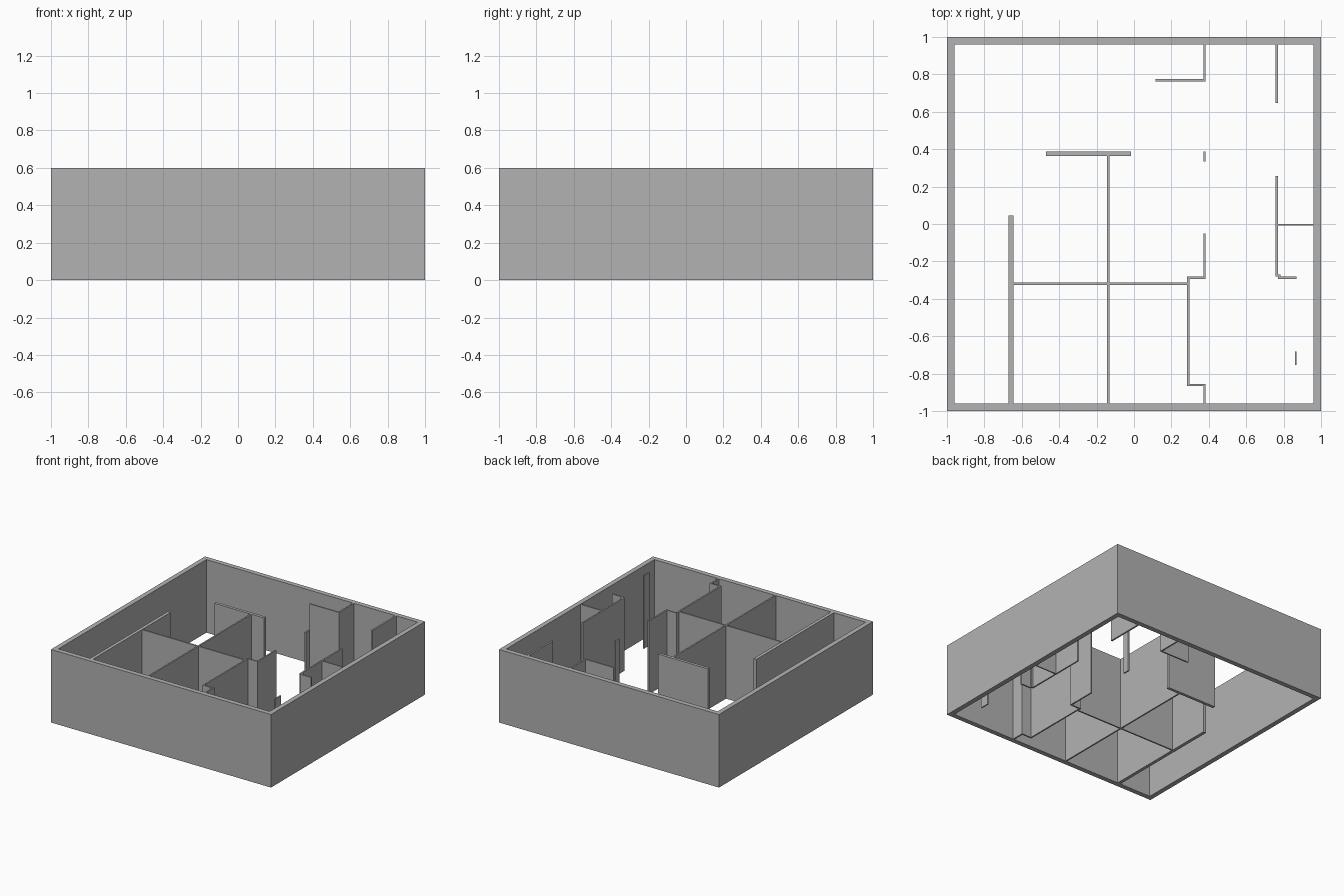
import bpy
import bmesh
from mathutils import Vector

cube = bpy.data.objects.get("Cube")
if cube:
    bpy.data.objects.remove(cube, do_unlink=True)

HEIGHT = 0.6
THIN = 0.012
INNER = 0.96  # inner face of the outer shell

# Single plaster colour
grey = bpy.data.materials.new("wall grey")
grey.use_nodes = True
colour = (0.448, 0.448, 0.448, 1)
grey.diffuse_color = colour
grey.node_tree.nodes["Principled BSDF"].inputs["Base Color"].default_value = colour


def wall(name, path, thickness=THIN, closed=False):
    """Extrude a right-angled floor-plan centreline into a mitred wall."""
    points = [Vector(p) for p in path]
    count = len(points)
    segments = count if closed else count - 1
    normals = []
    for i in range(segments):
        d = (points[(i + 1) % count] - points[i]).normalized()
        normals.append(Vector((-d.y, d.x)))

    bm = bmesh.new()
    rings = []
    for i, p in enumerate(points):
        before = normals[i - 1] if closed or i > 0 else normals[i]
        after = normals[i] if i < segments else before
        offset = before if before.dot(after) > 0.9 else before + after
        offset = offset * thickness / 2
        left, right = p + offset, p - offset
        rings.append([bm.verts.new((q.x, q.y, z)) for q, z in
                      ((left, 0), (right, 0), (right, HEIGHT), (left, HEIGHT))])
    for i in range(segments):
        a, b = rings[i], rings[(i + 1) % count]
        for k in range(4):
            n = (k + 1) % 4
            bm.faces.new((a[k], a[n], b[n], b[k]))
    if not closed:
        bm.faces.new(rings[0])
        bm.faces.new(rings[-1])
    bmesh.ops.recalc_face_normals(bm, faces=bm.faces)

    mesh = bpy.data.meshes.new(name)
    bm.to_mesh(mesh)
    bm.free()
    mesh.materials.append(grey)
    obj = bpy.data.objects.new(name, mesh)
    bpy.context.scene.collection.objects.link(obj)
    return obj


# Square outer shell, open above and below
mid = (1 + INNER) / 2
wall("outer_walls", [(-mid, -mid), (mid, -mid), (mid, mid), (-mid, mid)],
     thickness=1 - INNER, closed=True)

# Thicker partitions on the right-hand side of the plan
wall("long_side_partition", [(-0.658, -INNER), (-0.658, 0.045)], thickness=0.027)
wall("cross_head_partition", [(-0.47, 0.376), (-0.017, 0.376)], thickness=0.024)

# Crossing room dividers
wall("room_divider_lengthwise", [(-0.138, -INNER), (-0.138, 0.364)])
wall("room_divider_crosswise", [(-0.644, -0.32), (0.284, -0.32)])

# Corridor walls with stepped alcove
wall("corridor_alcove_wall",
     [(0.377, -INNER), (0.377, -0.861), (0.29, -0.861),
      (0.29, -0.288), (0.377, -0.288), (0.377, -0.05)])
wall("corridor_pier", [(0.377, 0.333), (0.377, 0.388)])
wall("back_corner_wall", [(0.377, INNER), (0.377, 0.768), (0.115, 0.768)])

# Left-hand room walls
wall("back_left_partition", [(0.763, INNER), (0.763, 0.647)], thickness=0.014)
wall("left_room_wall",
     [(0.763, 0.257), (0.763, -0.275), (0.776, -0.275),
      (0.776, -0.288), (0.869, -0.288)])
wall("left_room_divider", [(0.769, -0.004), (INNER, -0.004)], thickness=0.01)
wall("front_left_pier", [(0.865, -0.754), (0.865, -0.682)], thickness=0.01)
